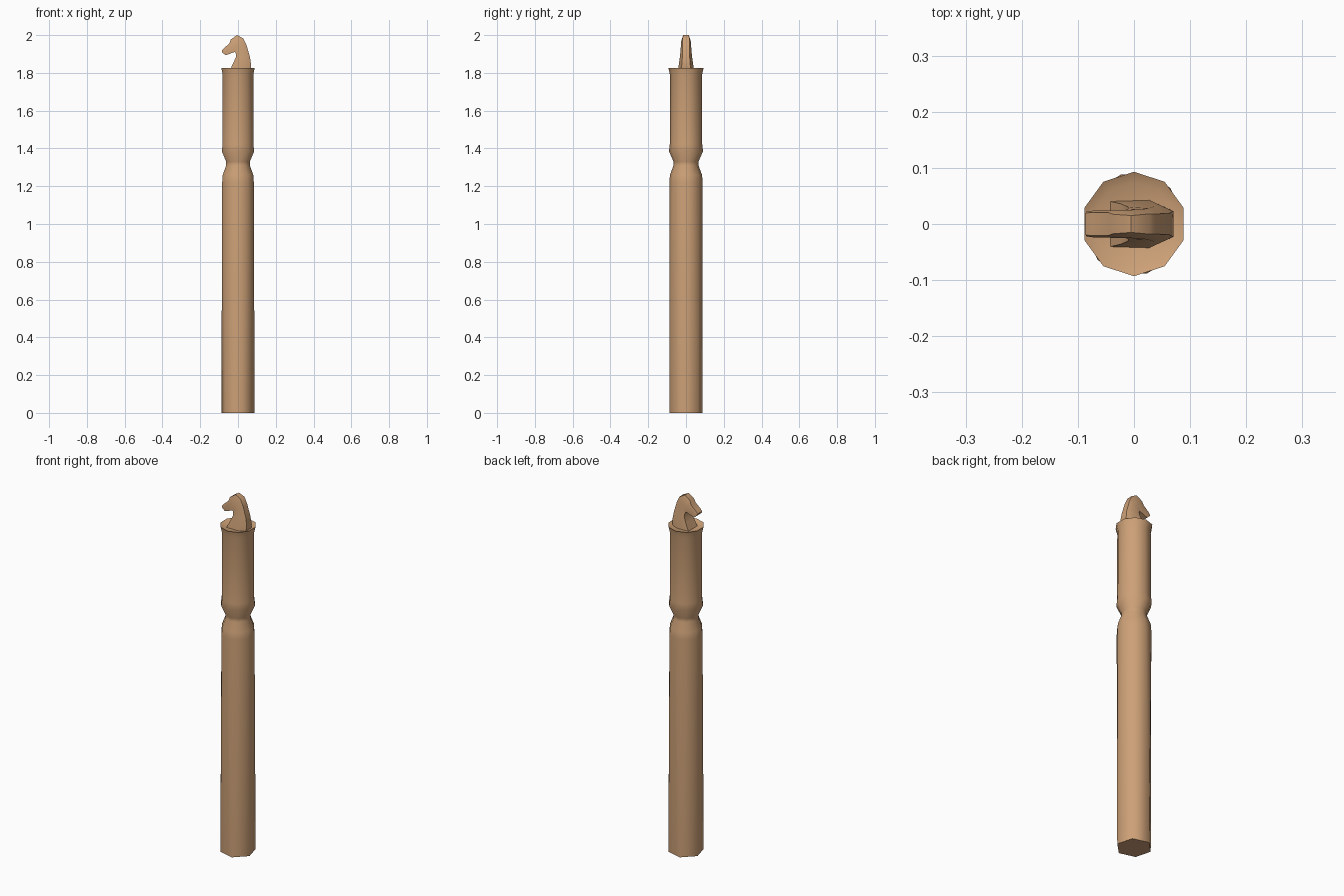
import bpy, bmesh, math

if "Cube" in bpy.data.objects:
    bpy.data.objects.remove(bpy.data.objects["Cube"])

wood = bpy.data.materials.new("tan_wood")
wood.diffuse_color = (0.61, 0.355, 0.185, 1)
wood.use_nodes = True
wood.node_tree.nodes["Principled BSDF"].inputs["Base Color"].default_value = wood.diffuse_color


def finish(bm, name, angle):
    """Turn the bmesh into a smooth-shaded object with sharp edges kept."""
    bmesh.ops.recalc_face_normals(bm, faces=bm.faces[:])
    mesh = bpy.data.meshes.new(name)
    bm.to_mesh(mesh)
    bm.free()
    mesh.materials.append(wood)
    obj = bpy.data.objects.new(name, mesh)
    bpy.context.collection.objects.link(obj)
    bpy.ops.object.select_all(action='DESELECT')
    obj.select_set(True)
    bpy.context.view_layer.objects.active = obj
    bpy.ops.object.shade_smooth_by_angle(angle=math.radians(angle))
    return obj


def ring(bm, sides, radius, z, start):
    angles = [math.radians(start + 360 * i / sides) for i in range(sides)]
    return [bm.verts.new((radius * math.cos(a), radius * math.sin(a), z)) for a in angles]


def loop_edges(bm, verts):
    edges = []
    for a, b in zip(verts, verts[1:] + verts[:1]):
        edges.append(bm.edges.get((a, b)) or bm.edges.new((a, b)))
    return edges


def skin(bm, rings):
    """Quads between rings with the same number of points."""
    for r0, r1 in zip(rings, rings[1:]):
        n = len(r0)
        for i in range(n):
            j = (i + 1) % n
            bm.faces.new((r0[i], r0[j], r1[j], r1[i]))


# Post: six-sided foot growing into a ten-sided shaft with waist and flared rim
bm = bmesh.new()
foot = ring(bm, 6, 0.091, 0, -15)
profile = [(0.088, 1.22), (0.085, 1.26), (0.066, 1.31), (0.066, 1.33),
           (0.090, 1.385), (0.086, 1.42), (0.085, 1.79), (0.093, 1.826),
           (0.074, 1.816)]
shaft = [ring(bm, 10, r, z, 90) for r, z in profile]
skin(bm, shaft)
bmesh.ops.bridge_loops(bm, edges=loop_edges(bm, foot) + loop_edges(bm, shaft[0]))
bm.faces.new(foot)
bm.faces.new(shaft[-1])
finish(bm, "post", 65)

# Horse head: sections from neck base to muzzle
# (lower x, lower z, upper x, upper z, half width, rounding of the crest)
sections = [
    (-0.044, 1.812, 0.064, 1.812, 0.043, 0.60),
    (-0.024, 1.855, 0.070, 1.838, 0.038, 0.60),
    (-0.010, 1.885, 0.063, 1.885, 0.032, 0.60),
    (-0.011, 1.900, 0.045, 1.947, 0.028, 0.65),
    (-0.016, 1.911, 0.028, 1.983, 0.026, 0.70),
    (-0.028, 1.907, -0.005, 2.000, 0.025, 0.60),
    (-0.036, 1.904, -0.038, 1.977, 0.025, 0.70),
    (-0.046, 1.900, -0.045, 1.956, 0.024, 0.85),
    (-0.066, 1.893, -0.074, 1.931, 0.024, 0.85),
    (-0.083, 1.908, -0.086, 1.917, 0.022, 0.90),
]
bm = bmesh.new()
rings = []
for x0, z0, x1, z1, w, crest in sections:
    mx, mz = x0 + 0.65 * (x1 - x0), z0 + 0.65 * (z1 - z0)
    pts = [(x0, w * 0.95, z0), (mx, w, mz), (x1, w * crest, z1)]
    pts += [(x, -y, z) for x, y, z in reversed(pts)]
    rings.append([bm.verts.new(p) for p in pts])
skin(bm, rings)
bm.faces.new(rings[0])
bm.faces.new(rings[-1])
finish(bm, "horse_head", 45)
